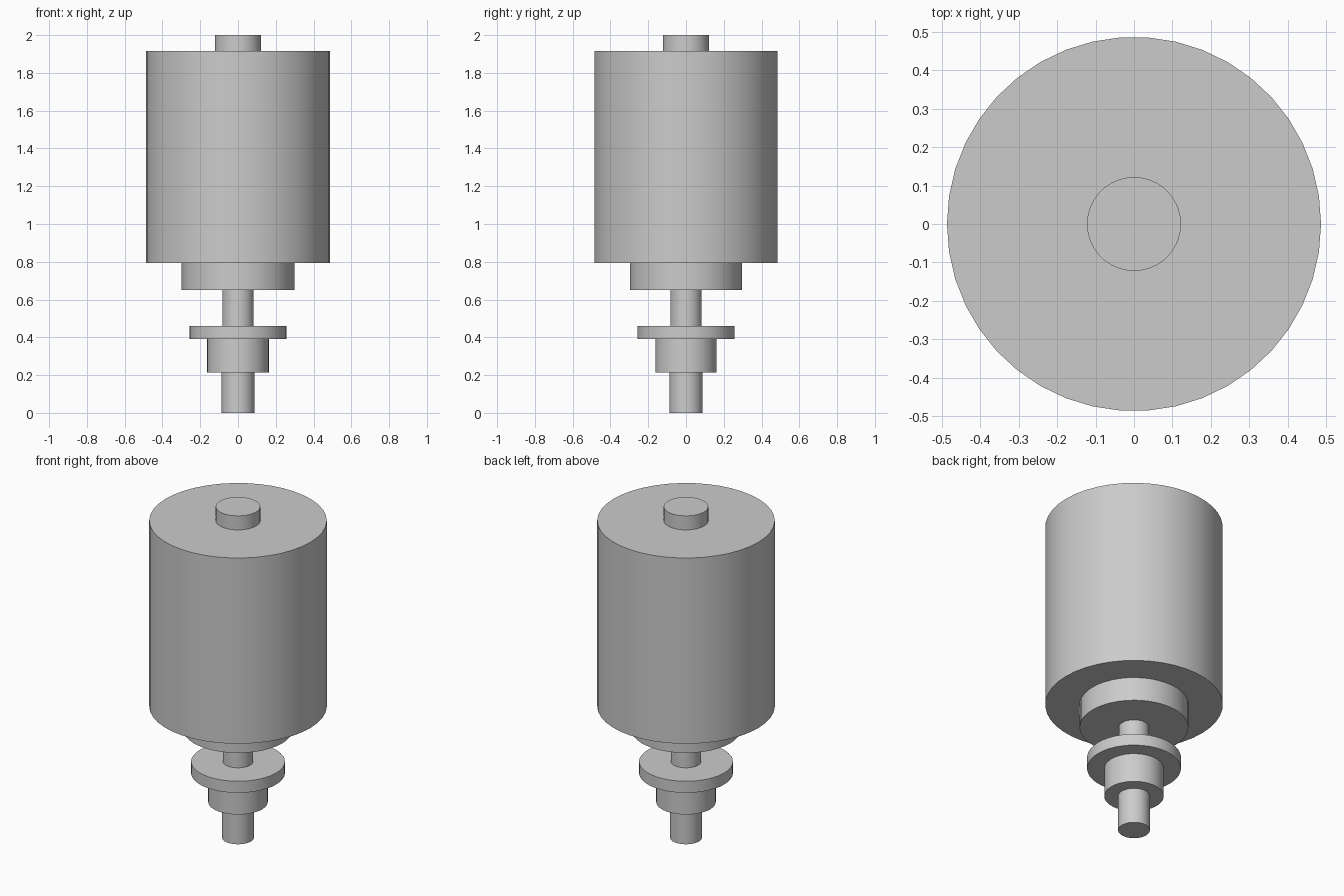
import bpy

# Remove the default cube
cube = bpy.data.objects.get("Cube")
if cube:
    bpy.data.objects.remove(cube, do_unlink=True)

# Single grey metal
metal = bpy.data.materials.new("grey_metal")
metal.use_nodes = True
GREY = (0.6, 0.6, 0.6, 1)
metal.diffuse_color = GREY
metal.node_tree.nodes["Principled BSDF"].inputs["Base Color"].default_value = GREY


def cylinder(name, radius, bottom, top):
    """Upright capped cylinder between two heights."""
    bpy.ops.mesh.primitive_cylinder_add(
        vertices=42, radius=radius, depth=top - bottom,
        location=(0, 0, (bottom + top) / 2), rotation=(0, 0, 1.5708))
    part = bpy.context.object
    part.name = name
    part.data.materials.append(metal)
    bpy.ops.object.transform_apply(location=False, rotation=True, scale=False)
    bpy.ops.object.shade_smooth_by_angle(angle=0.52)


# Stepped parts stacked from the tip up to the top boss
cylinder("tip_shaft", 0.087, 0, 0.215)
cylinder("flange_hub", 0.163, 0.215, 0.39)
cylinder("flange_disc", 0.257, 0.39, 0.46)
cylinder("neck_shaft", 0.083, 0.46, 0.65)
cylinder("body_collar", 0.298, 0.65, 0.793)
cylinder("main_body", 0.486, 0.793, 1.915)
cylinder("top_boss", 0.122, 1.915, 2.0)
